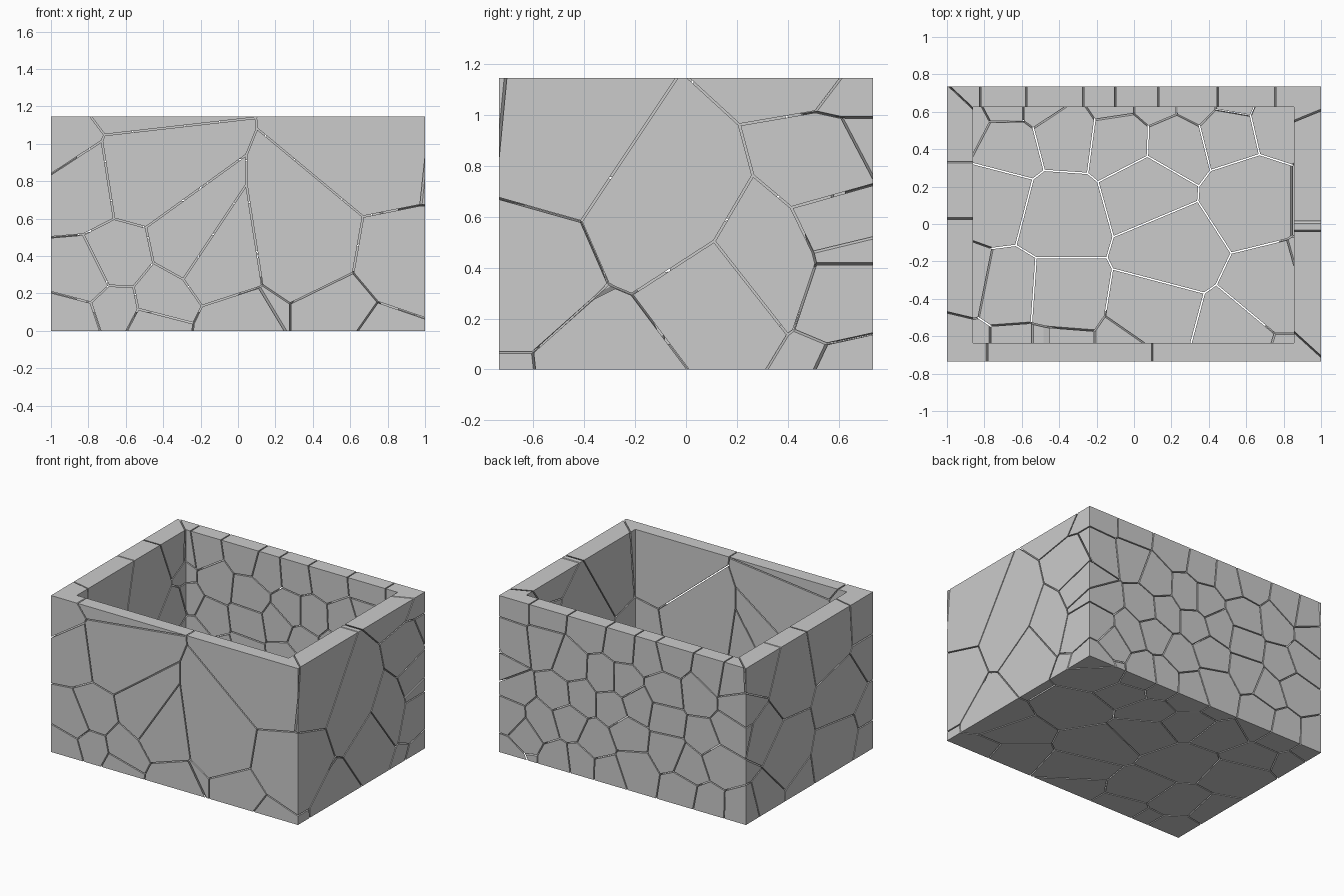
import bpy, bmesh, random
from mathutils import Vector

if "Cube" in bpy.data.objects:
    bpy.data.objects.remove(bpy.data.objects["Cube"])

random.seed(4)
HX, HY, H = 1.0, 0.735, 1.145      # outer half sizes and height
FLOOR = 0.10                       # floor thickness
GAP = 0.004                        # half width of the cracks

# Cell centres, given in the plane of each wall
front = [(-1.02, 1.01), (-.59, 1.33), (-.85, .75), (-.53, .80), (-.27, .44), (-.15, .36),
         (.36, .44), (.78, .946), (.90, .345), (.75, -.09), (-.025, -.025), (-.65, .36),
         (-.81, .28), (-.87, .05), (-.42, .17), (-.46, .015), (-.66, .12)]
right = [(-.515, .93), (-.05, .62), (-.33, -.05), (.15, .31), (.29, .42), (.605, .795),
         (.527, 1.25), (.66, .60), (.75, -.03)]
left = [(-.3, .98), (-.4, .55), (-.35, .15), (.25, .85), (.3, .35), (.55, .1), (.55, .6), (.6, 1.0)]
floor = [(-.4, .06), (.2, -.12), (.07, .19), (.62, .15), (.75, -.38), (.1, -.5), (-.4, -.42),
         (-.68, -.4), (-.37, .5), (-.07, .46), (.22, .45), (.5, .52), (.76, .58), (-.68, .42),
         (-.75, .15), (.55, -.62)]

seeds = [Vector((x, -.68, z)) for x, z in front]
seeds += [Vector((.93, y, z)) for y, z in right]
seeds += [Vector((-.93, y, z)) for y, z in left]
seeds += [Vector((x, y, .05)) for x, y in floor]
# The back wall is broken into many small pieces: jittered staggered grid
for row in range(5):
    for col in range(8):
        x = -.9 + .25 * col + (.06 if row % 2 else -.02) + random.uniform(-.08, .08)
        z = .12 + .235 * row + random.uniform(-.08, .08)
        seeds.append(Vector((x, .68, z)))


def add_box(bm, lo, hi):
    geo = bmesh.ops.create_cube(bm, size=1)
    lo, hi = Vector(lo), Vector(hi)
    for v in geo["verts"]:
        v.co = Vector([lo[i] if v.co[i] < 0 else hi[i] for i in range(3)])


def make_object(name, bm):
    bmesh.ops.recalc_face_normals(bm, faces=bm.faces[:])
    me = bpy.data.meshes.new(name)
    bm.to_mesh(me)
    bm.free()
    ob = bpy.data.objects.new(name, me)
    bpy.context.collection.objects.link(ob)
    return ob


# Cavity, open at the top
bm = bmesh.new()
add_box(bm, (-.86, -.635, FLOOR), (.855, .625, H + 1))
cavity = make_object("cavity_cutter", bm)
cavity.hide_render = True

# One convex cell per centre, cut from the outer block
pieces = []
for seed in seeds:
    bm = bmesh.new()
    add_box(bm, (-HX, -HY, 0), (HX, HY, H))
    for other in sorted(seeds, key=lambda p: (p - seed).length):
        d = other - seed
        if d.length < 1e-6:
            continue
        if not bm.verts or d.length / 2 > max((v.co - seed).length for v in bm.verts) + .02:
            break
        n = d.normalized()
        bmesh.ops.bisect_plane(bm, geom=bm.verts[:] + bm.edges[:] + bm.faces[:], dist=1e-6,
                               plane_co=seed + d / 2 - n * GAP, plane_no=n, clear_outer=True)
        rim = [e for e in bm.edges if e.is_boundary]
        if rim:
            bmesh.ops.holes_fill(bm, edges=rim, sides=0)
    if len(bm.faces) < 4:
        bm.free()
        continue
    ob = make_object(f"wall_piece_{len(pieces) + 1:02d}", bm)
    cut = ob.modifiers.new("cavity", "BOOLEAN")
    cut.operation, cut.solver, cut.object = "DIFFERENCE", "EXACT", cavity
    pieces.append(ob)

# Bake the cavity cut into each piece
dg = bpy.context.evaluated_depsgraph_get()
baked = [bpy.data.meshes.new_from_object(ob.evaluated_get(dg)) for ob in pieces]
for ob, me in zip(pieces, baked):
    ob.modifiers.clear()
    ob.data = me
    if not me.polygons:
        bpy.data.objects.remove(ob)
bpy.data.objects.remove(cavity)
